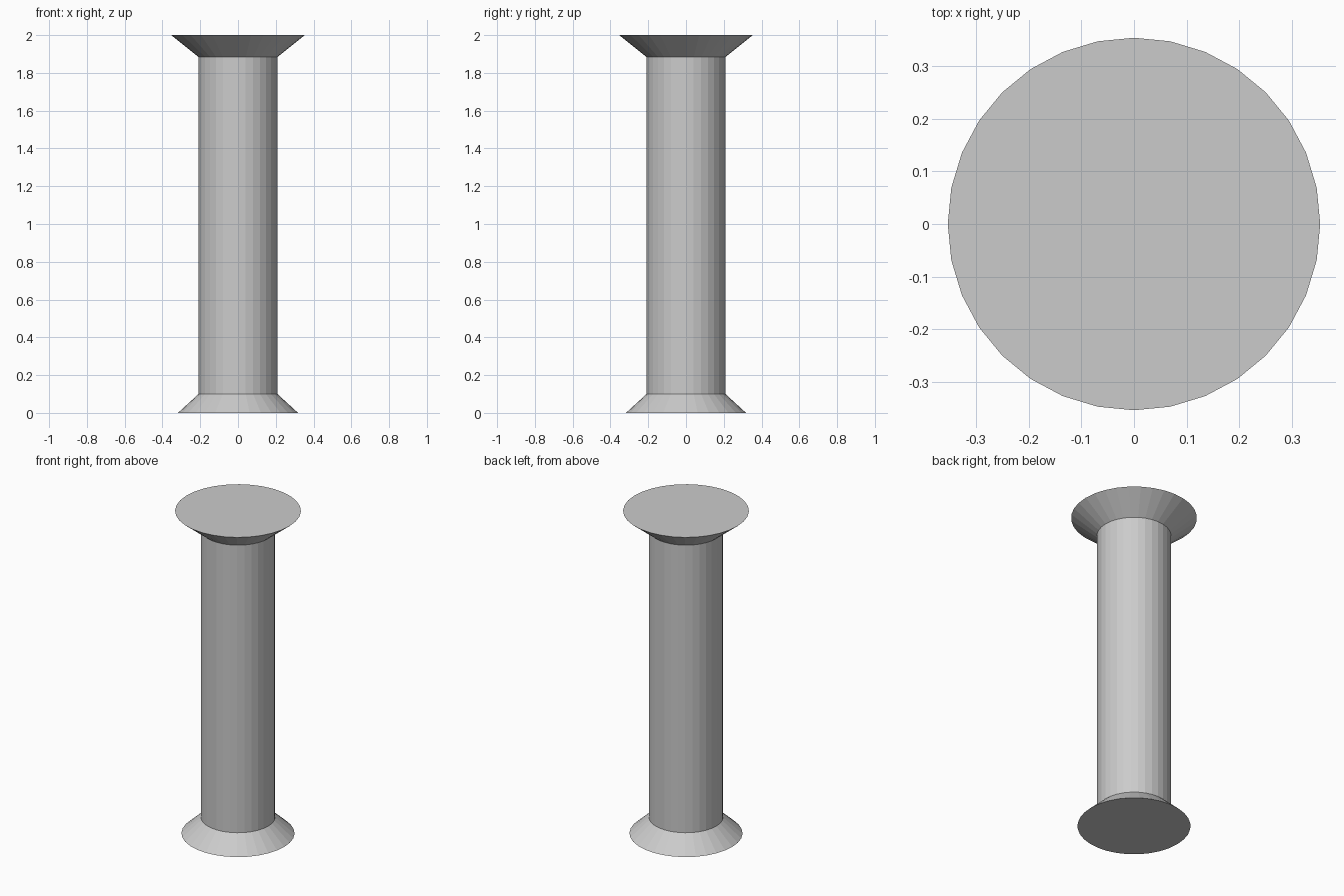
import bpy, bmesh
from math import cos, sin, tau

if "Cube" in bpy.data.objects:
    bpy.data.objects.remove(bpy.data.objects["Cube"])

SIDES = 32


def frustum(name, r0, z0, r1, z1, cap=None):
    """Flat-sided tapered ring, optionally closed at its bottom or top."""
    bm = bmesh.new()
    rings = [[bm.verts.new((r * cos(tau * i / SIDES), r * sin(tau * i / SIDES), z))
              for i in range(SIDES)] for r, z in ((r0, z0), (r1, z1))]
    low, high = rings
    for i in range(SIDES):
        j = (i + 1) % SIDES
        bm.faces.new((low[i], low[j], high[j], high[i]))
    if cap == "bottom":
        bm.faces.new(low[::-1])
    elif cap == "top":
        bm.faces.new(high)
    mesh = bpy.data.meshes.new(name)
    bm.to_mesh(mesh)
    bm.free()
    obj = bpy.data.objects.new(name, mesh)
    bpy.context.collection.objects.link(obj)
    return obj


# Flared foot, straight shaft, flared capital
frustum("column_base", 0.318, 0.0, 0.209, 0.1, cap="bottom")
frustum("column_shaft", 0.209, 0.1, 0.209, 1.884)
frustum("column_capital", 0.209, 1.884, 0.354, 2.0, cap="top")
